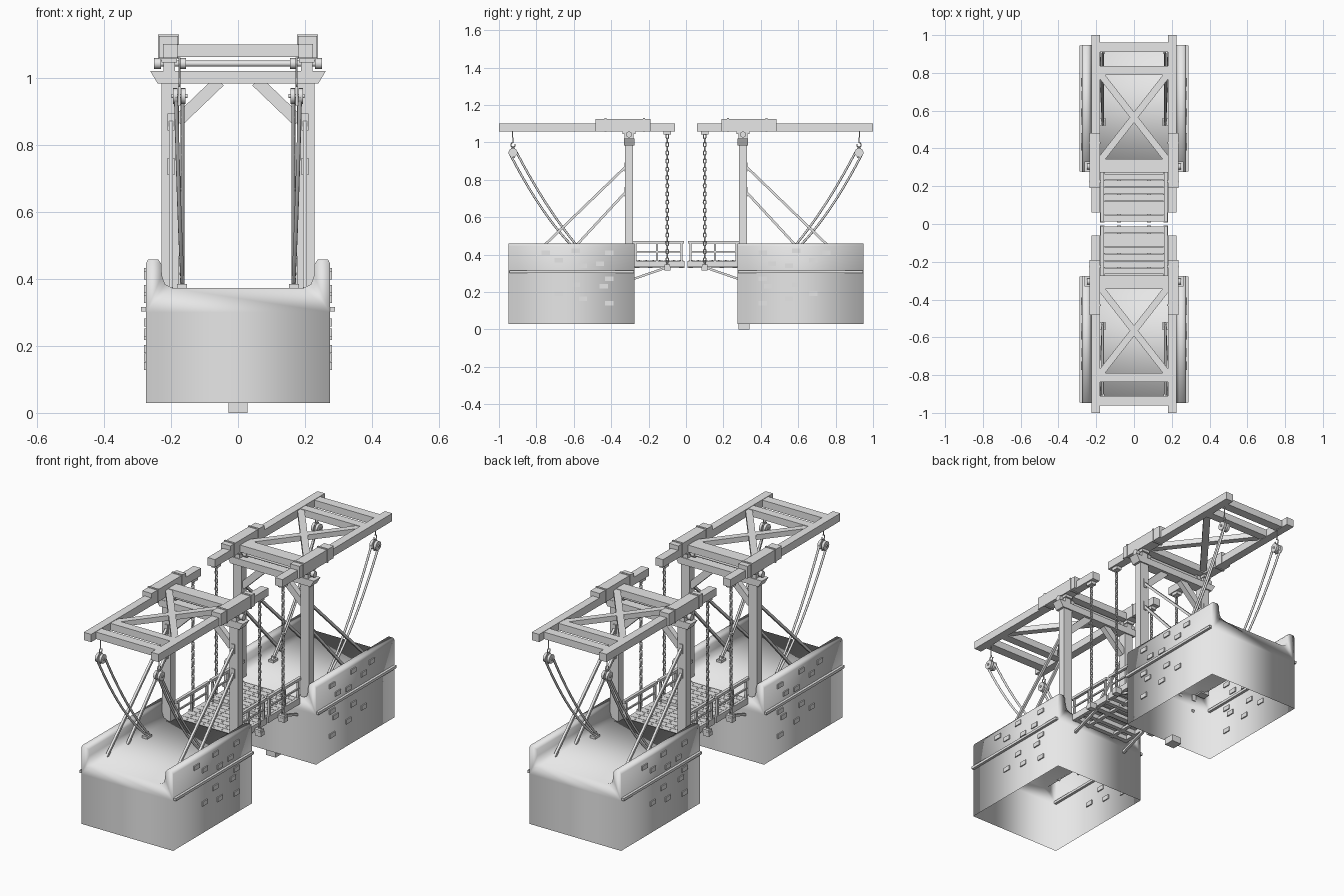
import bpy, bmesh, math
from mathutils import Vector, Matrix

if "Cube" in bpy.data.objects:
    bpy.data.objects.remove(bpy.data.objects["Cube"])

# Single material
grey = bpy.data.materials.new("light_grey")
grey.use_nodes = True
GREY = (0.8, 0.8, 0.8, 1)
grey.diffuse_color = GREY
grey.node_tree.nodes["Principled BSDF"].inputs["Base Color"].default_value = GREY


def place(name, data, mirror):
    """Link an object, mirroring it across the named axes."""
    ob = bpy.data.objects.new(name, data)
    bpy.context.scene.collection.objects.link(ob)
    data.materials.append(grey)
    if mirror:
        mod = ob.modifiers.new("mirror", "MIRROR")
        mod.use_axis = ("x" in mirror, "y" in mirror, False)
        mod.use_mirror_merge = False


def finish(name, bm, mirror, sharp=35):
    """Turn the bmesh into an object, smooth below the sharp angle."""
    bmesh.ops.recalc_face_normals(bm, faces=bm.faces)
    me = bpy.data.meshes.new(name)
    bm.to_mesh(me)
    bm.free()
    me.shade_smooth()
    me.set_sharp_from_angle(angle=math.radians(sharp))
    place(name, me, mirror)


def boxes(name, items, mirror="xy"):
    """Items are pairs of centre and size."""
    bm = bmesh.new()
    for centre, size in items:
        mat = Matrix.Translation(centre) @ Matrix.Diagonal((*size, 1))
        bmesh.ops.create_cube(bm, size=1, matrix=mat)
    finish(name, bm, mirror)


def aligned(p, q):
    p, q = Vector(p), Vector(q)
    rot = (q - p).to_track_quat("Z", "Y").to_matrix().to_4x4()
    return Matrix.Translation((p + q) / 2) @ rot, (q - p).length


def bars(name, ends, width, depth, mirror="xy"):
    bm = bmesh.new()
    for p, q in ends:
        mat, n = aligned(p, q)
        bmesh.ops.create_cube(bm, size=1, matrix=mat @ Matrix.Diagonal((width, depth, n, 1)))
    finish(name, bm, mirror)


def rods(name, ends, radius, mirror="xy", sides=12):
    bm = bmesh.new()
    for p, q in ends:
        mat, n = aligned(p, q)
        bmesh.ops.create_cone(bm, cap_ends=True, segments=sides, radius1=radius,
                              radius2=radius, depth=n, matrix=mat)
    finish(name, bm, mirror)


def prism(name, profile, y0, y1, open_edge=False, sharp=35):
    """Extrude an xz profile along y; optionally leave its last side open."""
    bm = bmesh.new()
    a = [bm.verts.new((x, y0, z)) for x, z in profile]
    b = [bm.verts.new((x, y1, z)) for x, z in profile]
    n = len(profile)
    for i in range(n - 1 if open_edge else n):
        j = (i + 1) % n
        bm.faces.new((a[i], a[j], b[j], b[i]))
    bm.faces.new(a[::-1])
    bm.faces.new(b)
    finish(name, bm, "y", sharp)


def tube(name, points, radius):
    cu = bpy.data.curves.new(name, "CURVE")
    cu.dimensions = "3D"
    cu.fill_mode = "FULL"
    cu.bevel_depth = radius
    cu.bevel_resolution = 2
    sp = cu.splines.new("POLY")
    sp.points.add(len(points) - 1)
    for pt, co in zip(sp.points, points):
        pt.co = (*co, 1)
    place(name, cu, "xy")


# Abutment shells: deck between two parapets, open underneath, softly shaded
half = [(.275, .03), (.275, .30), (.275, .445), (.268, .458), (.238, .458),
        (.229, .445), (.227, .41), (.218, .384), (.195, .372)]
prism("abutment", half + [(-x, z) for x, z in reversed(half)], .275, .948, True, 180)
boxes("abutment_ledge", [((.275, .611, .309), (.028, .668, .014))])
bricks = [(.75, .41), (.68, .37), (.59, .42), (.55, .34), (.46, .35), (.41, .41),
          (.68, .19), (.55, .165), (.59, .24), (.44, .23), (.41, .27), (.41, .14)]
boxes("wall_bricks", [((.275, y, z), (.012, .044, .024)) for y, z in bricks])
boxes("foot_block", [((0, .31, .018), (.058, .058, .036))], "")

# Portal frames
boxes("portal_post", [((.202, .304, .68), (.052, .042, .63))])
prism("portal_cap", [(-.24, .983), (.24, .983), (.262, 1.02), (-.262, 1.02)], .276, .332)
bars("portal_brace", [((.18, .304, .87), (.055, .304, .99))], .03, .036)
bars("back_stay", [((.2, .322, .87), (.2, .84, .37)), ((.2, .322, .735), (.2, .66, .37))], .013, .013)
boxes("stay_plate", [((.2, .326, z), (.02, .008, .05)) for z in (.868, .735)])

# Axle on which the balance frame rocks
rods("axle", [((-.25, .305, 1.042), (.25, .305, 1.042))], .009, "y")
rods("axle_collar", [((x - .01, .305, 1.042), (x + .01, .305, 1.042)) for x in (.165, .24)], .016)
boxes("axle_bearing", [((.205, .305, 1.03), (.035, .05, .03)), ((.205, .305, 1.052), (.045, .07, .014))])

# Balance frame
boxes("balance_beam", [((.202, .53, 1.08), (.044, .94, .042))])
boxes("beam_thickening", [((.207, .337, 1.092), (.056, .292, .066))])
boxes("beam_band", [((.207, y, 1.092), (.062, .01, .074)) for y in (.225, .43)])
boxes("frame_crossbar", [((0, .935, 1.08), (.37, .05, .038)), ((0, .813, 1.08), (.37, .046, .038)),
                         ((0, .308, 1.08), (.37, .07, .038))], "y")
bars("frame_diagonal", [((s * .18, .335, 1.082), (-s * .18, .795, 1.082)) for s in (1, -1)], .035, .028, "y")


# Lifting chains with alternating links
def chain(name, x, y, z0, z1, pitch=.022):
    bm = bmesh.new()
    ring, tubes = 10, 5
    for k in range(int((z1 - z0) / pitch) + 1):
        z = z0 + k * pitch
        grid = []
        for i in range(ring):
            a = 2 * math.pi * i / ring
            row = []
            for j in range(tubes):
                t = 2 * math.pi * j / tubes
                r = .0035 * math.cos(t)
                u, v, w = (.007 + r) * math.cos(a), .0035 * math.sin(t), (.013 + r) * math.sin(a)
                if k % 2:
                    u, v = v, u
                row.append(bm.verts.new((x + u, y + v, z + w)))
            grid.append(row)
        for i in range(ring):
            for j in range(tubes):
                i2, j2 = (i + 1) % ring, (j + 1) % tubes
                bm.faces.new((grid[i][j], grid[i2][j], grid[i2][j2], grid[i][j2]))
    finish(name, bm, "xy", 80)


chain("lifting_chain", .2, .1, .35, 1.04)
boxes("chain_shackle", [((.2, .1, 1.052), (.03, .04, .018)), ((.2, .1, .325), (.036, .032, .022))])

# Pulleys, hooks and hauling ropes
PX, PY, PZ = .175, .925, .945
rods("pulley", [((PX + s - .007, PY, PZ), (PX + s + .007, PY, PZ)) for s in (-.012, .012)], .024, sides=16)
boxes("pulley_cheek", [((PX, PY, PZ), (.008, .022, .056))])
rods("pulley_pin", [((PX - .024, PY, PZ), (PX + .024, PY, PZ))], .006)
hook = [(PX, PY + .012 * math.sin(a), PZ + .042 - .012 * math.cos(a))
        for a in (-1.9, -1.2, -.6, 0, .6, 1.2, 1.8, 2.5, 3.14)]
tube("pulley_hook", hook + [(PX, PY + .003, 1.06)], .003)
for name, shift, sag in (("outer_rope", .02, .056), ("inner_rope", -.02, .04)):
    pts = []
    for i in range(13):
        t = i / 12
        y = PY + shift + t * (.535 - PY - shift * .6)
        z = PZ + t * (.385 - PZ) - 4 * sag * t * (1 - t)
        pts.append((PX + shift * .5 * (1 - t) - .01 * t, y, z))
    tube(name, pts, .006)
boxes("rope_anchor", [((.167, .54, .378), (.03, .04, .014)), ((.167, .54, .392), (.012, .018, .02))])

# Bascule leaves: planks, joists, side beams
boxes("deck_plank", [((0, .03 + i * .0365, .362), (.33, .034, .012)) for i in range(7)], "y")
boxes("deck_side_beam", [((.168, .143, .35), (.022, .272, .034))])
boxes("deck_joist", [((0, y, .345), (.33, .024, .026)) for y in (.025, .11, .19, .26)], "y")
boxes("chain_beam", [((0, .1, .338), (.43, .03, .02))], "y")
boxes("deck_tie", [((.08, .143, .336), (.02, .27, .014))])
rods("plank_bolt", [((x, .03 + i * .0365, .366), (x, .03 + i * .0365, .371))
                    for x in (.03, .08, .13) for i in range(7)], .004, sides=6)
bars("leaf_strut", [((.16, .1, .332), (.16, .28, .27))], .014, .012)

# Railings
boxes("railing_post", [((.17, y, .41), (.012, .01, .1)) for y in (.025, .155, .27)])
boxes("railing_bar", [((.17, .15, .466), (.016, .28, .014)), ((.17, .15, .415), (.008, .26, .008))])
